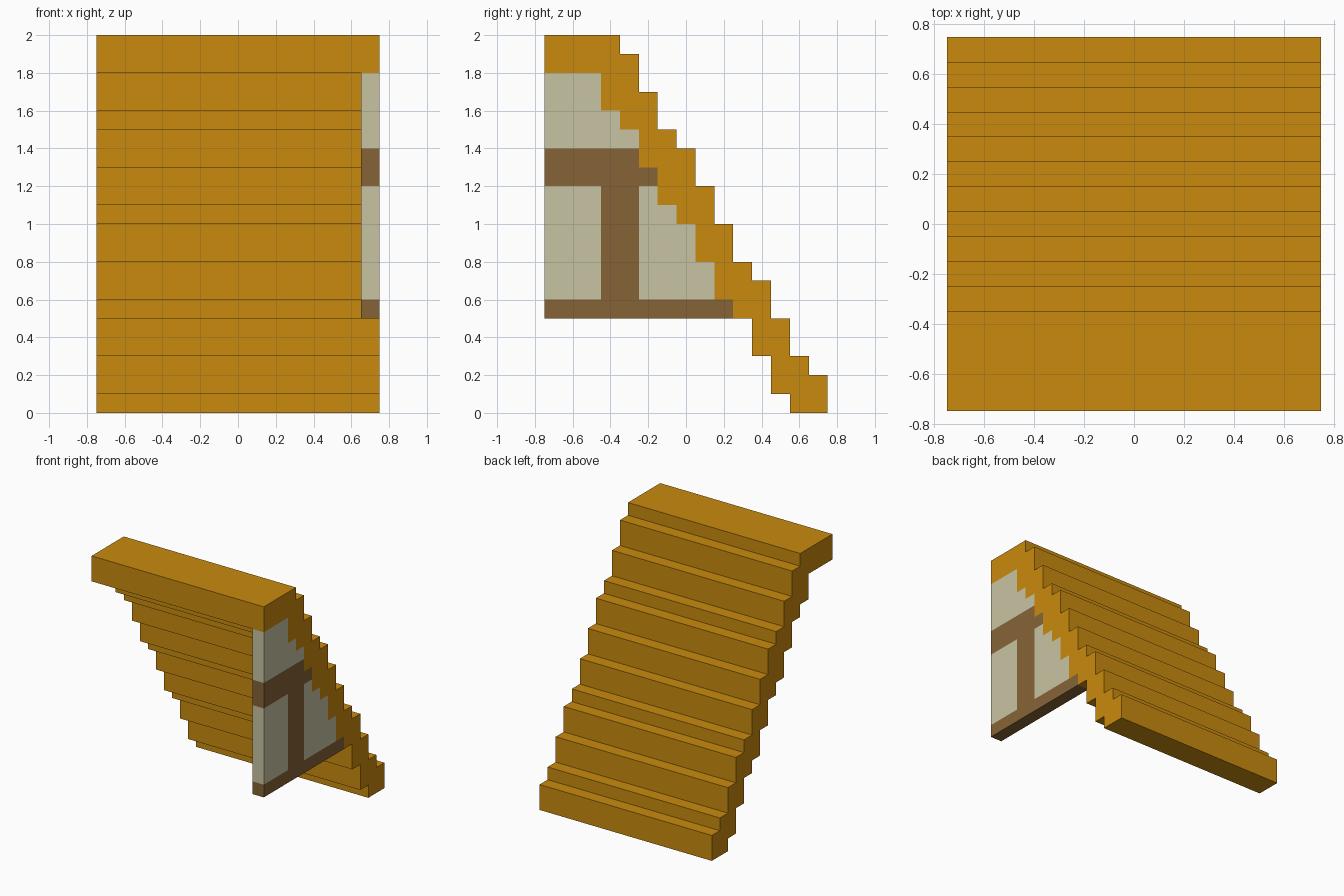
import bpy
import bmesh

if "Cube" in bpy.data.objects:
    bpy.data.objects.remove(bpy.data.objects["Cube"])


def material(name, rgb):
    m = bpy.data.materials.new(name)
    m.diffuse_color = (*rgb, 1.0)
    m.use_nodes = True
    m.node_tree.nodes["Principled BSDF"].inputs["Base Color"].default_value = m.diffuse_color
    return m


ORANGE = material("orange wood", (0.584, 0.254, 0.0044))
BROWN = material("brown timber", (0.238, 0.127, 0.037))
CREAM = material("cream plaster", (0.578, 0.552, 0.366))


def prism(name, profile, x0, x1, mat):
    """Extrude a closed (y, z) profile from x0 to x1."""
    bm = bmesh.new()
    face = bm.faces.new([bm.verts.new((x0, y, z)) for y, z in profile])
    new = bmesh.ops.extrude_face_region(bm, geom=[face])["geom"]
    verts = [g for g in new if isinstance(g, bmesh.types.BMVert)]
    bmesh.ops.translate(bm, verts=verts, vec=(x1 - x0, 0, 0))
    bmesh.ops.recalc_face_normals(bm, faces=bm.faces[:])
    mesh = bpy.data.meshes.new(name)
    bm.to_mesh(mesh)
    bm.free()
    mesh.materials.append(mat)
    ob = bpy.data.objects.new(name, mesh)
    bpy.context.collection.objects.link(ob)
    return ob


def steps(y, levels, run):
    """Zigzag points: a riser between successive levels, then a tread of length run."""
    pts = []
    for i in range(len(levels) - 1):
        pts += [(y + i * run, levels[i]), (y + i * run, levels[i + 1])]
    return pts


def rect(y0, y1, z0, z1):
    return [(y0, z0), (y1, z0), (y1, z1), (y0, z1)]


# Staircase: stepped top and stepped underside
tops = [2.0, 1.9, 1.7, 1.5, 1.4, 1.2, 1.0, 0.8, 0.7, 0.5, 0.3, 0.2, 0.0]
unders = [0.0, 0.1, 0.3, 0.5, 0.6, 0.8, 1.0, 1.1, 1.3, 1.5, 1.6, 1.8]
stairs = [(-0.75, 2.0)] + steps(-0.35, tops, 0.1)
stairs += steps(0.55, unders, -0.1) + [(-0.75, 1.8)]
prism("staircase", stairs, -0.75, 0.75, ORANGE)

# Half-timbered side wall under the stairs
WALL = (0.65, 0.75)
prism("wall_sill", rect(-0.75, 0.25, 0.5, 0.6), *WALL, BROWN)
prism("wall_post", rect(-0.45, -0.25, 0.6, 1.2), *WALL, BROWN)
beam = [(-0.75, 1.4), (-0.75, 1.2)] + steps(-0.15, [1.2, 1.3, 1.4], -0.1)
prism("wall_beam", beam, *WALL, BROWN)

# Plaster panels, stepped where they meet the stairs
prism("front_panel", rect(-0.75, -0.45, 0.6, 1.2), *WALL, CREAM)
back = [(-0.25, 1.2), (-0.25, 0.6)] + steps(0.15, [0.6, 0.8, 1.0, 1.1, 1.2], -0.1)
prism("back_panel", back, *WALL, CREAM)
upper = [(-0.75, 1.8), (-0.75, 1.4)] + steps(-0.25, [1.4, 1.5, 1.6, 1.8], -0.1)
prism("upper_panel", upper, *WALL, CREAM)
